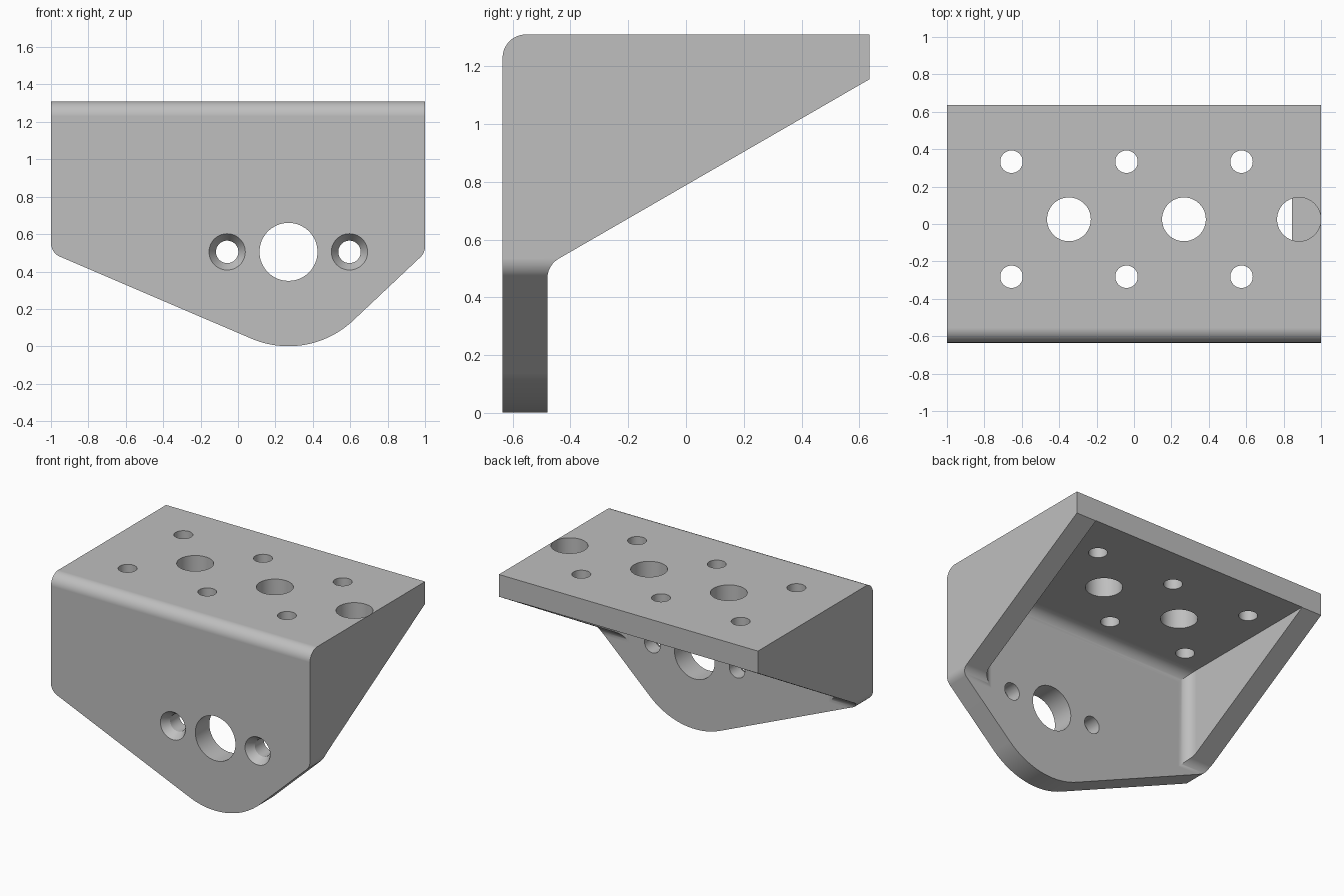
import bpy
import bmesh
import math
from mathutils import Vector

cube = bpy.data.objects.get("Cube")
if cube:
    bpy.data.objects.remove(cube, do_unlink=True)

WALL = 0.155      # plate thickness
ROUND = 0.08      # general fillet radius
BACK = 0.635      # half depth
TOP = 1.31


def rounded(corners, steps=12):
    """Outline from (u, v, radius) corners, with tangent arcs at rounded ones."""
    outline = []
    for i, (u, v, r) in enumerate(corners):
        p = Vector((u, v))
        if r == 0:
            outline.append(p)
            continue
        a = (Vector(corners[i - 1][:2]) - p).normalized()
        b = (Vector(corners[(i + 1) % len(corners)][:2]) - p).normalized()
        half = a.angle(b) / 2
        centre = p + (a + b).normalized() * r / math.sin(half)
        start = p + a * r / math.tan(half) - centre
        end = p + b * r / math.tan(half) - centre
        sweep = start.angle(end)
        for k in range(steps + 1):
            t = k / steps
            arc = start * math.sin((1 - t) * sweep) + end * math.sin(t * sweep)
            outline.append(centre + arc / math.sin(sweep))
    return outline


def place(axis, u, v, w):
    return {"x": (w, u, v), "y": (u, w, v), "z": (u, v, w)}[axis]


def finish(name, bm):
    bmesh.ops.recalc_face_normals(bm, faces=bm.faces)
    mesh = bpy.data.meshes.new(name)
    bm.to_mesh(mesh)
    bm.free()
    obj = bpy.data.objects.new(name, mesh)
    bpy.context.collection.objects.link(obj)
    return obj


def prism(name, outline, axis, low, high):
    bm = bmesh.new()
    rings = [[bm.verts.new(place(axis, p[0], p[1], w)) for p in outline]
             for w in (low, high)]
    n = len(outline)
    for ring in rings:
        bm.faces.new(ring)
    for i in range(n):
        j = (i + 1) % n
        bm.faces.new((rings[0][i], rings[0][j], rings[1][j], rings[1][i]))
    return finish(name, bm)


def drill(name, axis, u, v, sections, sides=64):
    """Round cutter through (position, radius) sections along an axis."""
    bm = bmesh.new()
    rings = []
    for w, r in sections:
        rings.append([bm.verts.new(place(axis, u + r * math.cos(math.tau * k / sides),
                                         v + r * math.sin(math.tau * k / sides), w))
                      for k in range(sides)])
    bm.faces.new(rings[0])
    bm.faces.new(rings[-1])
    for a, b in zip(rings, rings[1:]):
        for i in range(sides):
            j = (i + 1) % sides
            bm.faces.new((a[i], a[j], b[j], b[i]))
    return finish(name, bm)


def boolean(target, tool, operation):
    mod = target.modifiers.new("cut", "BOOLEAN")
    mod.operation = operation
    mod.solver = "EXACT"
    mod.object = tool
    bpy.context.view_layer.objects.active = target
    bpy.ops.object.modifier_apply(modifier=mod.name)
    bpy.data.objects.remove(tool, do_unlink=True)


# Body: side outline with sloping gussets, trimmed by the front outline
inner_y = -BACK + WALL
slope_z = TOP - WALL - (BACK - inner_y) * math.tan(math.radians(30))
side = rounded([(-BACK, -0.1, 0), (inner_y, -0.1, 0), (inner_y, slope_z, ROUND),
                (BACK, TOP - WALL, 0), (BACK, TOP, 0), (-BACK, TOP, ROUND)])
bracket = prism("bracket", side, "x", -1.1, 1.1)
front = rounded([(-1, 1.5, 0), (-1, 0.5, ROUND), (0.375, -0.089, 0.505),
                 (1, 0.5, ROUND), (1, 1.5, 0)], 24)
boolean(bracket, prism("front_outline", front, "y", -1, 1), "INTERSECT")

# Hollow between the gussets, filleted against the front plate
ceiling = TOP - WALL + 0.002
inner_x = 1 - WALL
hollow = prism("hollow", rounded([(inner_y, -0.5, 0), (1, -0.5, 0), (1, ceiling, 0),
                                  (inner_y, ceiling, ROUND)]), "x", -1.2, 1.2)
plan = rounded([(-inner_x, inner_y, ROUND), (inner_x, inner_y, ROUND),
                (inner_x, 1.2, 0), (-inner_x, 1.2, 0)])
boolean(hollow, prism("hollow_plan", plan, "z", -1, 2), "INTERSECT")
boolean(bracket, hollow, "DIFFERENCE")

# Top plate holes; the last large one stops on the gusset
for i in range(3):
    x = -0.655 + 0.615 * i
    for y in (-0.282, 0.333):
        boolean(bracket, drill("small_hole", "z", x, y, [(1, 0.06), (1.5, 0.06)]), "DIFFERENCE")
    floor = TOP - WALL if i == 2 else 1
    boolean(bracket, drill("large_hole", "z", x + 0.307 * 1.0, 0.025,
                           [(floor, 0.117), (1.5, 0.117)]), "DIFFERENCE")

# Front plate bore and its two countersunk screw holes
boolean(bracket, drill("bore", "y", 0.27, 0.505, [(-1, 0.155), (-0.3, 0.155)]), "DIFFERENCE")
for x in (-0.058, 0.596):
    sink = [(-0.7, 0.097), (-BACK, 0.097), (-BACK + 0.055, 0.06), (-0.3, 0.06)]
    boolean(bracket, drill("screw_hole", "y", x, 0.505, sink), "DIFFERENCE")

# Plain grey finish
grey = bpy.data.materials.new("plain_grey")
grey.use_nodes = True
colour = (0.52, 0.52, 0.52, 1)
grey.diffuse_color = colour
grey.node_tree.nodes["Principled BSDF"].inputs["Base Color"].default_value = colour
bracket.data.materials.clear()
bracket.data.materials.append(grey)
for face in bracket.data.polygons:
    face.material_index = 0

# Smooth the curved faces and keep the plates flat
bpy.ops.object.select_all(action="DESELECT")
bracket.select_set(True)
bpy.context.view_layer.objects.active = bracket
bpy.ops.object.shade_smooth_by_angle(angle=math.radians(25))
weighted = bracket.modifiers.new("weighted_normals", "WEIGHTED_NORMAL")
weighted.keep_sharp = True
